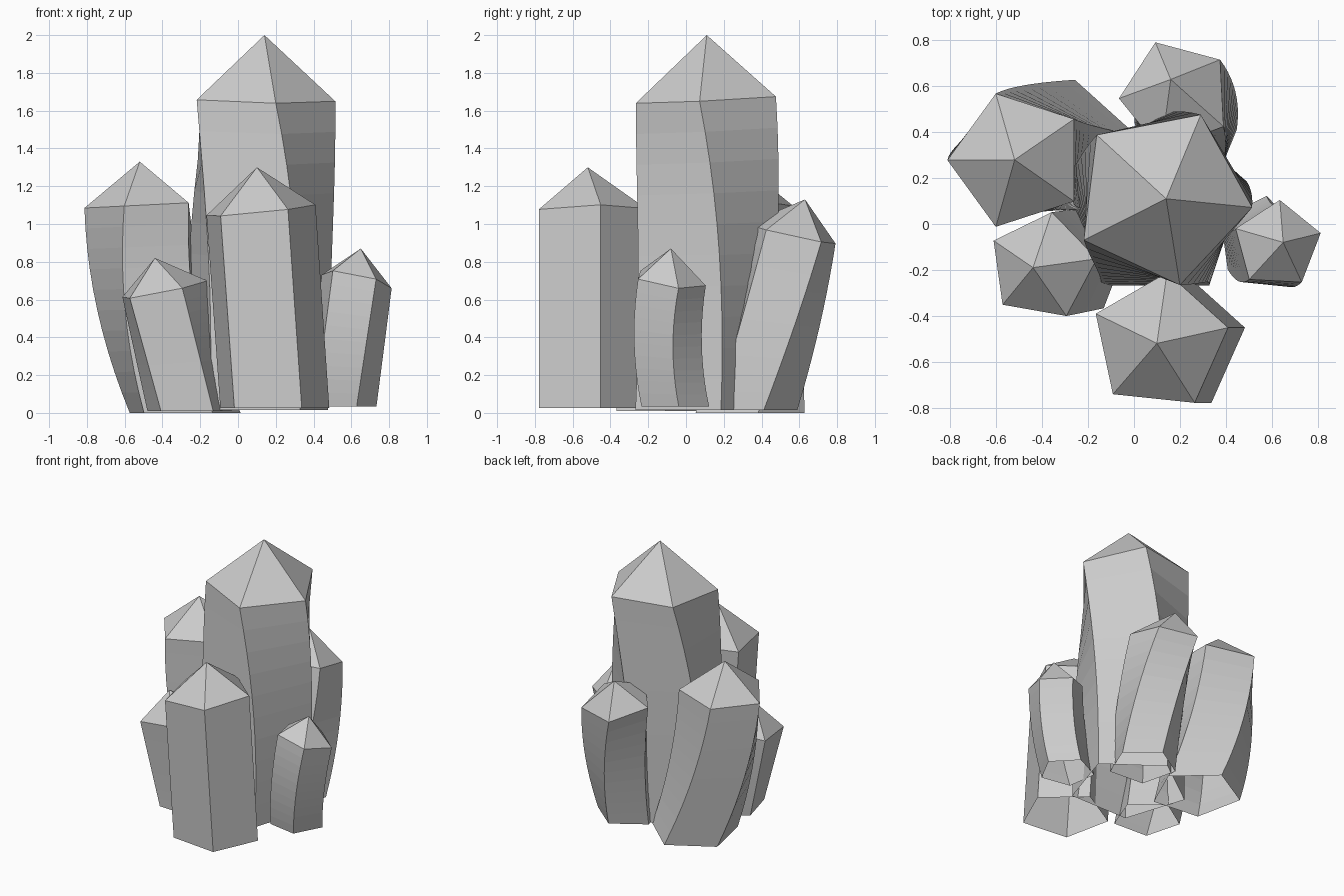
import bpy, bmesh
from math import radians, cos, sin
from mathutils import Vector

if "Cube" in bpy.data.objects:
    bpy.data.objects.remove(bpy.data.objects["Cube"])

SIDES, STEPS = 5, 10


def crystal(name, base, top, apex, r, ang, slope=(0, 0), bow=(0, 0), ease=1.0):
    """Five-sided shaft swept from base to top centre, twisted and bent, with a pointed cap.
    r and ang hold (base, top) radius and angle; slope tilts the shoulder; bow bends the
    shaft; ease above 1 gathers the twist towards the top. The underside is open."""
    base, top = Vector(base), Vector(top)
    bm = bmesh.new()
    rings = []
    for i in range(STEPS + 1):
        t = i / STEPS
        c = base.lerp(top, t) + Vector((*bow, 0)) * 4 * t * (1 - t)
        rad = r[0] + (r[1] - r[0]) * t
        a0 = radians(ang[0] + (ang[1] - ang[0]) * t ** ease)
        ring = []
        for k in range(SIDES):
            a = a0 + radians(360 / SIDES * k)
            dx, dy = rad * cos(a), rad * sin(a)
            dz = t * (slope[0] * dx + slope[1] * dy)
            ring.append(bm.verts.new(c + Vector((dx, dy, dz))))
        rings.append(ring)
    # shaft sides
    for lo, hi in zip(rings, rings[1:]):
        for k in range(SIDES):
            n = (k + 1) % SIDES
            bm.faces.new((lo[k], lo[n], hi[n], hi[k]))
    # pointed cap
    tip = bm.verts.new(apex)
    for k in range(SIDES):
        bm.faces.new((rings[-1][k], rings[-1][(k + 1) % SIDES], tip))
    me = bpy.data.meshes.new(name)
    bm.to_mesh(me)
    bm.free()
    bpy.context.collection.objects.link(bpy.data.objects.new(name, me))


# tall centre crystal
crystal("main_crystal", (0.09, 0.06, 0.015), (0.125, 0.12, 1.66), (0.14, 0.11, 2.0),
        (0.405, 0.393), (-54, -79), (-0.02, 0.05), ease=2.2)
# leaning crystal at the back left
crystal("back_left_crystal", (-0.29, 0.32, 0.0), (-0.508, 0.278, 1.10), (-0.52, 0.28, 1.33),
        (0.31, 0.305), (84, 108), (0.05, 0), (-0.045, 0))
# bent crystal at the back
crystal("back_crystal", (0.22, 0.355, 0.015), (0.182, 0.56, 0.945), (0.16, 0.63, 1.13),
        (0.235, 0.248), (14, 39), (-0.03, -0.22), (0.025, 0.01))
# straight crystal at the front
crystal("front_crystal", (0.185, -0.515, 0.025), (0.112, -0.515, 1.07), (0.10, -0.52, 1.30),
        (0.305, 0.305), (12, 12), (0.1, 0.03))
# short crystal at the front left
crystal("front_left_crystal", (-0.26, -0.17, 0.01), (-0.40, -0.185, 0.65), (-0.44, -0.19, 0.82),
        (0.235, 0.24), (-57, -64), (0.2, 0.05))
# small bent crystal at the right
crystal("right_crystal", (0.545, -0.065, 0.035), (0.625, -0.09, 0.705), (0.65, -0.08, 0.87),
        (0.19, 0.195), (8, 15), (-0.2, -0.15), (0.0, -0.03))
